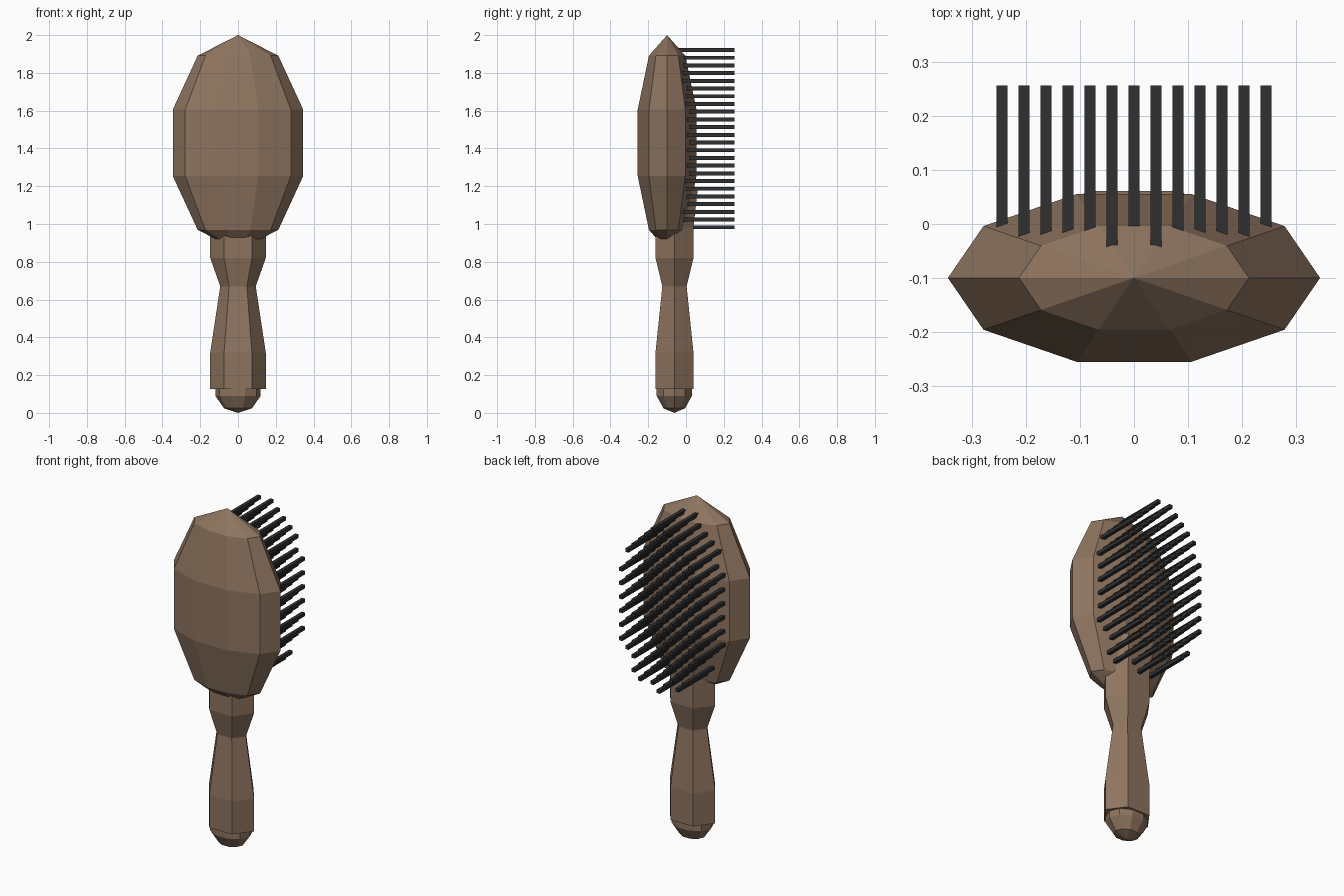
import bpy, bmesh, math

if "Cube" in bpy.data.objects:
    bpy.data.objects.remove(bpy.data.objects["Cube"])


def material(name, col):
    m = bpy.data.materials.new(name)
    m.diffuse_color = (*col, 1)
    m.use_nodes = True
    m.node_tree.nodes["Principled BSDF"].inputs["Base Color"].default_value = m.diffuse_color
    return m


wood = material("brown wood", (0.27, 0.175, 0.115))
black = material("black bristle", (0.03, 0.03, 0.031))


def finish(name, bm, mat):
    bmesh.ops.recalc_face_normals(bm, faces=bm.faces)
    me = bpy.data.meshes.new(name)
    bm.to_mesh(me)
    bm.free()
    me.materials.append(mat)
    ob = bpy.data.objects.new(name, me)
    bpy.context.collection.objects.link(ob)
    return ob


def loft(name, sides, y, rx, ry, rings, mat):
    """Faceted elliptical solid; rings are (z, scale), scale 0 makes a pole."""
    bm = bmesh.new()
    loops = []
    for z, s in rings:
        if s == 0:
            loops.append([bm.verts.new((0, y, z))])
            continue
        angs = [2 * math.pi * i / sides for i in range(sides)]
        loops.append([bm.verts.new((rx * s * math.cos(a), y + ry * s * math.sin(a), z)) for a in angs])
    for a, b in zip(loops, loops[1:]):
        for i in range(sides):
            j = (i + 1) % sides
            if len(a) == 1:
                bm.faces.new((a[0], b[j], b[i]))
            elif len(b) == 1:
                bm.faces.new((a[i], a[j], b[0]))
            else:
                bm.faces.new((a[i], a[j], b[j], b[i]))
    for end in (loops[0], loops[-1]):
        if len(end) > 1:
            bm.faces.new(end)
    return finish(name, bm, mat)


def sphere_rings(zc, r, n=5):
    rings = []
    for k in range(n + 1):
        a = math.pi * k / n
        rings.append((zc - r * math.cos(a), 0 if k in (0, n) else math.sin(a)))
    return rings


# Paddle head: five-band, ten-sided ellipsoid
loft("head", 10, -0.1, 0.363, 0.172, sphere_rings(1.43, 0.57), wood)

# Six-sided handle, its top sunk into the head
loft("handle", 6, -0.061, 0.147, 0.116,
     [(0.127, 1), (0.32, 1), (0.67, 0.64), (0.82, 1), (0.98, 1), (1.18, 1.22)], wood)

# Rounded end knob
loft("end_knob", 10, -0.062, 0.126, 0.103, sphere_rings(0.13, 0.13), wood)

# Staggered bristles filling an oval on the back of the head
bm = bmesh.new()
step, half = 0.0408, 0.0103
y0, y1 = -0.09, 0.257
for row in range(24):
    z = 1.921 - row * step
    for col in range(-6, 7):
        x = col * step
        if (row + col) % 2 == 0 or (x / 0.275) ** 2 + ((z - 1.45) / 0.48) ** 2 > 1.01:
            continue
        box = bmesh.ops.create_cube(bm, size=1)["verts"]
        bmesh.ops.scale(bm, vec=(2 * half, y1 - y0, 2 * half), verts=box)
        bmesh.ops.translate(bm, vec=(x, (y0 + y1) / 2, z), verts=box)
finish("bristles", bm, black)
